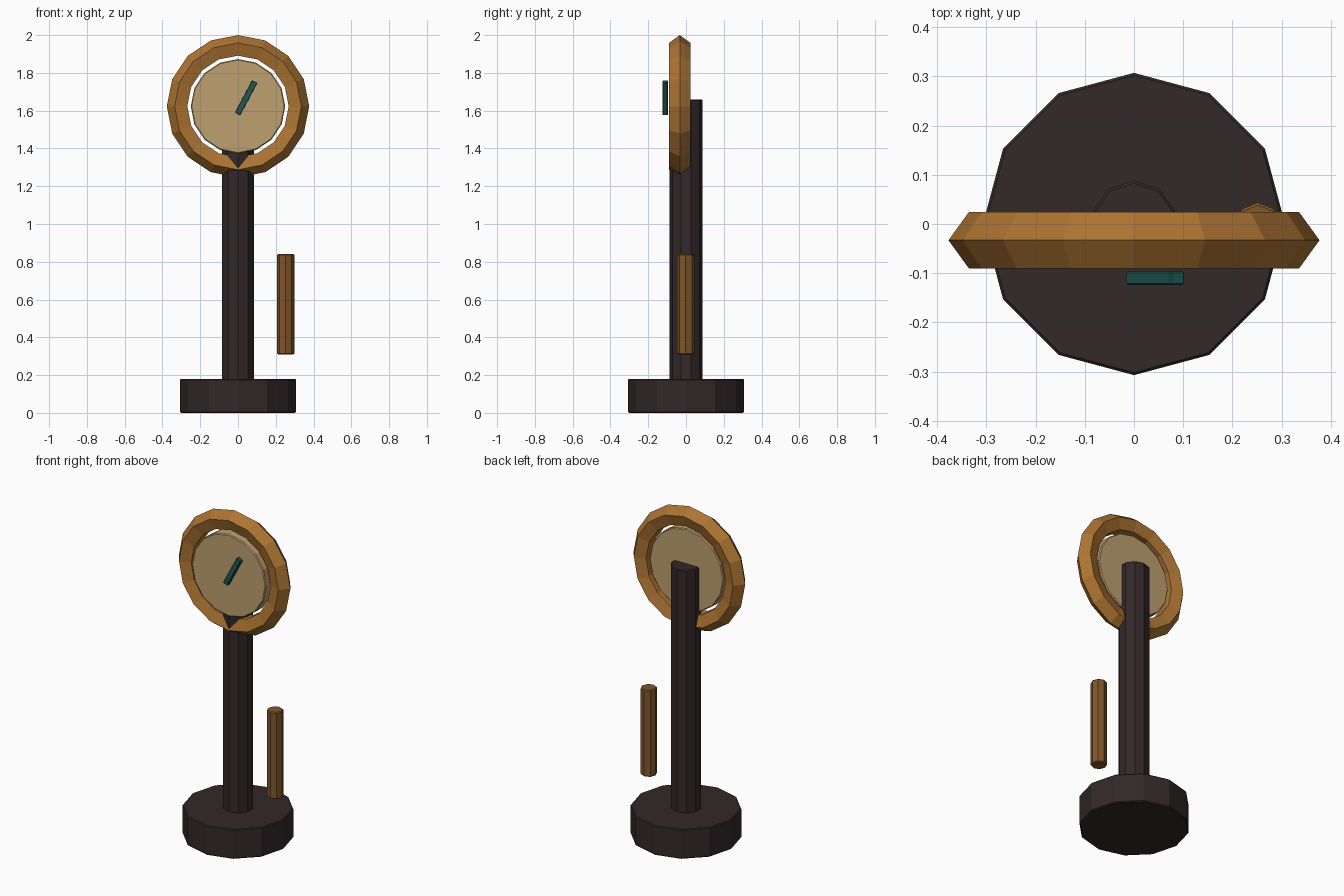
import bpy
import math

if "Cube" in bpy.data.objects:
    bpy.data.objects.remove(bpy.data.objects["Cube"])


def material(name, rgb):
    m = bpy.data.materials.new(name)
    lin = [((c / 255 + 0.055) / 1.055) ** 2.4 for c in rgb]
    m.diffuse_color = (*lin, 1)
    m.use_nodes = True
    m.node_tree.nodes["Principled BSDF"].inputs["Base Color"].default_value = m.diffuse_color
    return m


DARK = material("dark_iron", (50, 40, 41))
BRASS = material("brass", (172, 116, 50))
FACE = material("parchment", (190, 160, 110))
TEAL = material("teal", (34, 88, 82))
WOOD = material("brown_brass", (128, 86, 40))


def finish(name, mat, bevel=0.0):
    ob = bpy.context.object
    ob.name = name
    ob.data.materials.append(mat)
    if bevel:
        mod = ob.modifiers.new("edge", 'BEVEL')
        mod.width = bevel
        mod.segments = 1
        mod.limit_method = 'ANGLE'
        mod.angle_limit = math.radians(60)
    return ob


def cylinder(name, sides, r, depth, loc, mat, rot=(0, 0, 0), bevel=0.005):
    bpy.ops.mesh.primitive_cylinder_add(vertices=sides, radius=r, depth=depth,
                                        location=loc, rotation=rot)
    return finish(name, mat, bevel)


UPRIGHT = (math.pi / 2, 0, 0)
CENTRE_Z = 1.623

# Base and post
cylinder("base", 12, 0.307, 0.18, (0, 0, 0.09), DARK)
cylinder("post", 10, 0.088, 1.50, (0, 0, 0.91), DARK)

# Ring around the dial, five-sided in section
bpy.ops.mesh.primitive_torus_add(major_segments=16, minor_segments=5,
                                 major_radius=0.317, minor_radius=0.06,
                                 location=(0, -0.033, CENTRE_Z), rotation=UPRIGHT)
finish("dial_ring", BRASS)

# Dial disc
cylinder("dial_face", 16, 0.25, 0.085, (0, -0.0465, CENTRE_Z), FACE, UPRIGHT)

# Pointer in front of the dial
bpy.ops.mesh.primitive_cube_add(size=1, location=(0.043, -0.11, 1.668),
                                rotation=(0, math.radians(28), 0))
bpy.context.object.scale = (0.032, 0.027, 0.195)
bpy.ops.object.transform_apply(location=False, rotation=False, scale=True)
finish("pointer", TEAL, 0.003)

# Hanging weight beside the post
cylinder("weight", 8, 0.046, 0.53, (0.252, -0.002, 0.575), WOOD)
